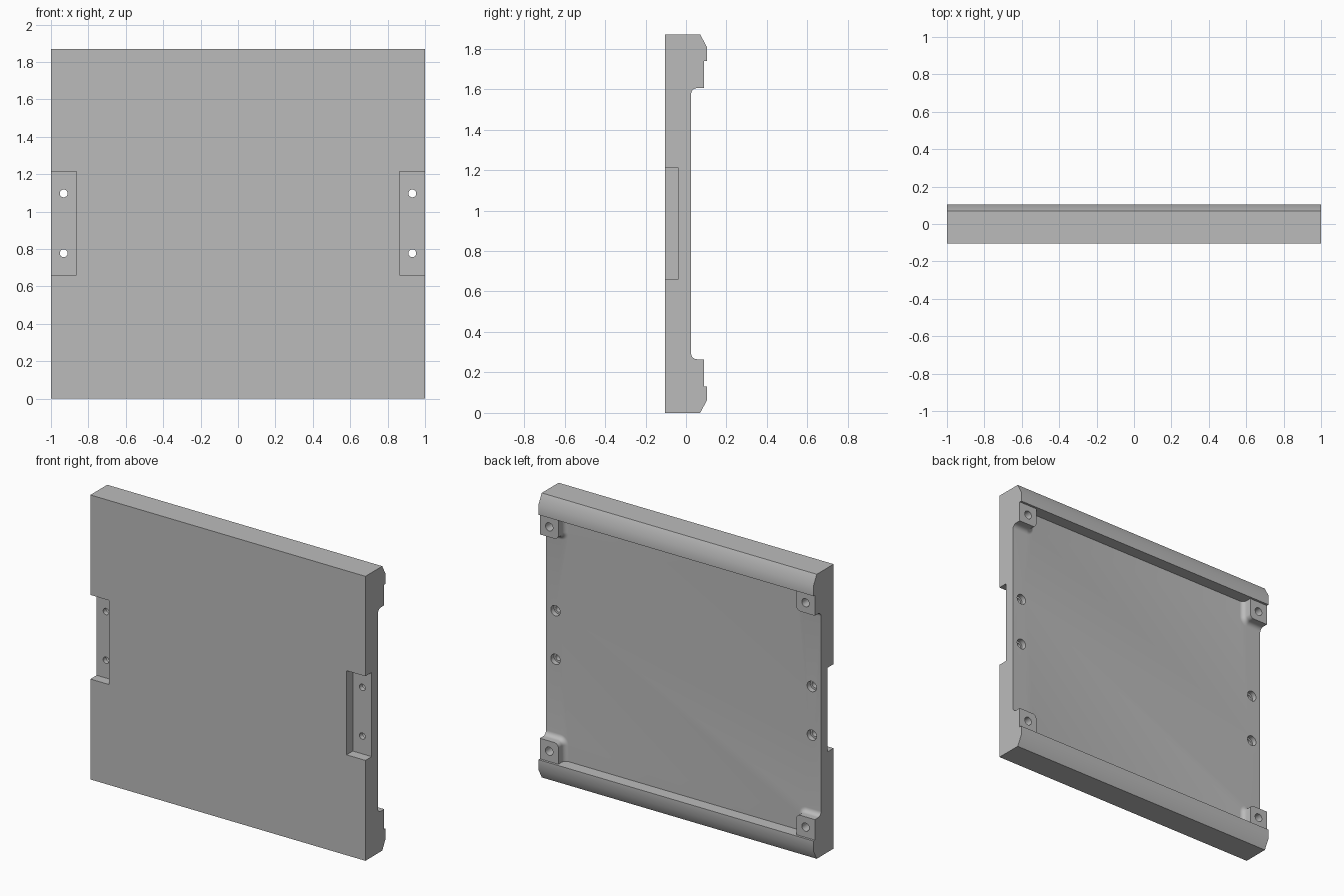
import bpy, bmesh, math
from mathutils import Matrix

cube = bpy.data.objects.get("Cube")
if cube:
    bpy.data.objects.remove(cube, do_unlink=True)

HEIGHT, FRONT, PLATE, BACK = 1.87, -0.105, 0.025, 0.105
POST_TOP, POST, RAIL, FILLET = 0.09, 0.135, 0.13, 0.03

grey = bpy.data.materials.new("plain grey")
grey.use_nodes = True
colour = (0.5, 0.5, 0.5, 1)
grey.diffuse_color = colour
grey.node_tree.nodes["Principled BSDF"].inputs["Base Color"].default_value = colour


def finish(bm, name):
    bmesh.ops.recalc_face_normals(bm, faces=bm.faces)
    mesh = bpy.data.meshes.new(name)
    bm.to_mesh(mesh)
    bm.free()
    mesh.materials.append(grey)
    obj = bpy.data.objects.new(name, mesh)
    bpy.context.collection.objects.link(obj)
    return obj


def loft(name, rings):
    """Closed solid through matching rings of points."""
    bm = bmesh.new()
    loops = [[bm.verts.new(p) for p in ring] for ring in rings]
    for a, b in zip(loops, loops[1:]):
        for i in range(len(a)):
            j = (i + 1) % len(a)
            bm.faces.new((a[i], a[j], b[j], b[i]))
    bm.faces.new(loops[0])
    bm.faces.new(loops[-1])
    return finish(bm, name)


def box(name, x, y, z):
    ring = [(x[0], z[0]), (x[1], z[0]), (x[1], z[1]), (x[0], z[1])]
    return loft(name, [[(a, d, c) for a, c in ring] for d in y])


def drill(name, x, z, radius, y0, y1):
    turn = [2 * math.pi * i / 32 for i in range(32)]
    return loft(name, [[(x + radius * math.cos(t), y, z + radius * math.sin(t))
                        for t in turn] for y in (y0, y1)])


def combine(target, tool, operation):
    mod = target.modifiers.new(operation.lower(), "BOOLEAN")
    mod.operation, mod.solver, mod.object = operation, "EXACT", tool
    bpy.context.view_layer.objects.active = target
    bpy.ops.object.modifier_apply(modifier=mod.name)
    bpy.data.objects.remove(tool, do_unlink=True)


# Panel with chamfered top and bottom rails, extruded across the width
half = [(FRONT, 0), (0.07, 0), (BACK, 0.065), (BACK, RAIL), (PLATE, RAIL)]
profile = half + [(y, HEIGHT - z) for y, z in reversed(half)]
panel = loft("panel", [[(x, y, z) for y, z in profile] for x in (-1, 1)])


def post_ring(sx, top, y, grow):
    """Post outline with a rounded inner corner, grown by the base fillet."""
    inner, reach, r = 1 - POST - grow, RAIL + POST + grow, 0.03 + grow
    pts = [(1, RAIL - 0.03), (1, reach)]
    for i in range(9):
        t = math.pi / 2 * (1 + i / 8)
        pts.append((inner + r + r * math.cos(t), reach - r + r * math.sin(t)))
    pts.append((inner, RAIL - 0.03))
    return [(sx * x, y, HEIGHT - z if top else z) for x, z in pts]


# Corner posts with flared bases and screw holes
for sx in (-1, 1):
    for top in (False, True):
        rings = [post_ring(sx, top, POST_TOP, 0)]
        for i in range(9):
            t = math.pi / 2 * i / 8
            rings.append(post_ring(sx, top, PLATE + FILLET * (1 - math.sin(t)),
                                   FILLET * (1 - math.cos(t))))
        rings.append(post_ring(sx, top, PLATE - 0.03, FILLET))
        combine(panel, loft("corner_post", rings), "UNION")
        z = RAIL + POST / 2
        hole = drill("post_hole", sx * 0.932, HEIGHT - z if top else z, 0.027, 0.0, 0.2)
        combine(panel, hole, "DIFFERENCE")

# Side pockets in the front, with counterbored through holes
for sx in (-1, 1):
    xs = sorted((sx * 0.863, sx * 1.1))
    combine(panel, box("side_pocket", xs, (-0.2, -0.04), (0.66, 1.213)), "DIFFERENCE")
    for z in (0.777, 1.097):
        combine(panel, drill("through_hole", sx * 0.932, z, 0.021, -0.2, 0.2), "DIFFERENCE")
        combine(panel, drill("counterbore", sx * 0.932, z, 0.034, -0.008, 0.2), "DIFFERENCE")

# Smooth the fillets and holes, keep the edges crisp
bpy.ops.object.select_all(action="DESELECT")
panel.select_set(True)
bpy.context.view_layer.objects.active = panel
bpy.ops.object.shade_smooth_by_angle(angle=math.radians(30))
